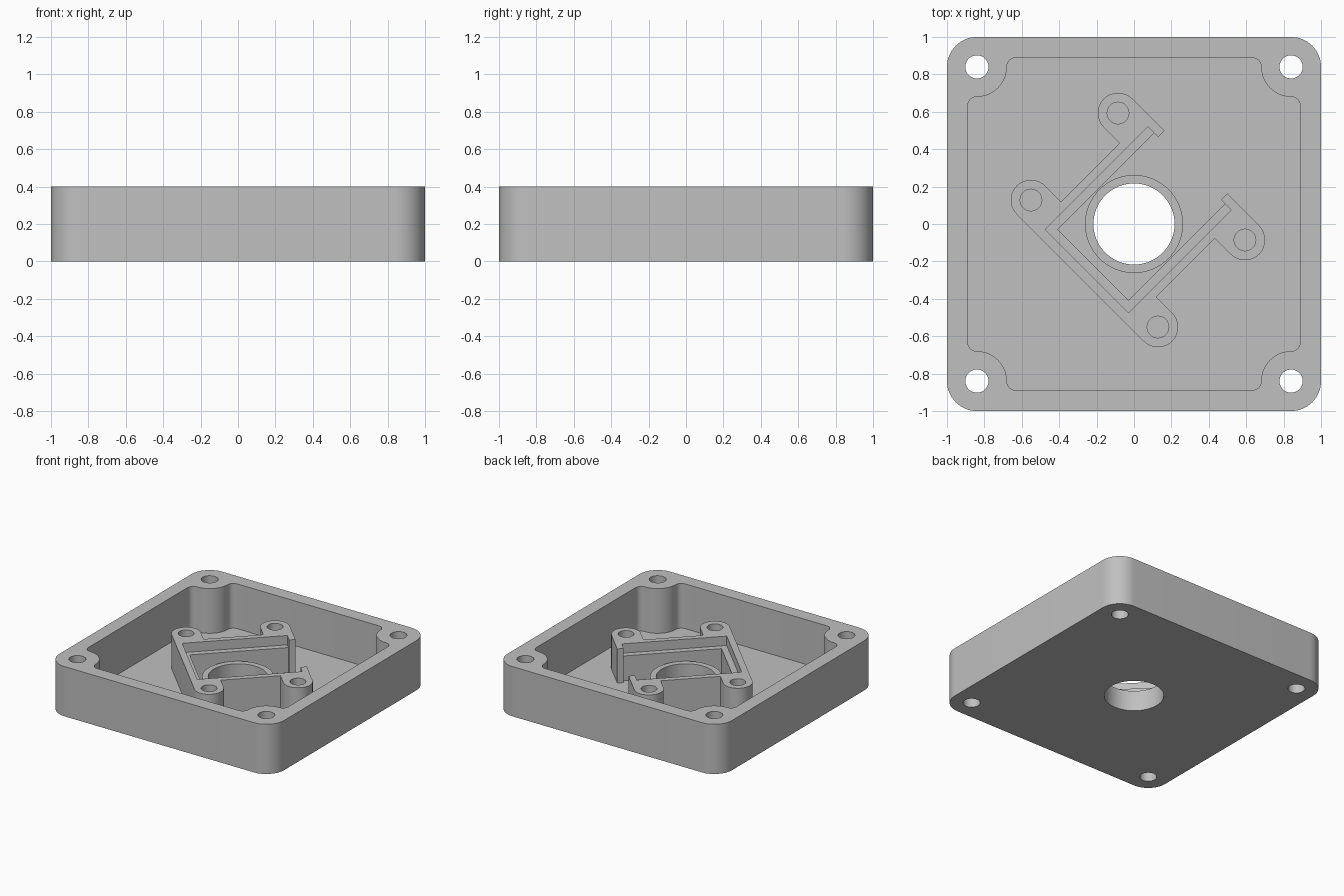
import bpy, bmesh, math
from mathutils import Matrix, Vector

if "Cube" in bpy.data.objects:
    bpy.data.objects.remove(bpy.data.objects["Cube"])

grey = bpy.data.materials.new("plain grey")
grey.use_nodes = True
grey.diffuse_color = (0.53, 0.53, 0.53, 1)
grey.node_tree.nodes["Principled BSDF"].inputs["Base Color"].default_value = grey.diffuse_color

HEIGHT, FLOOR = 0.4, 0.04
BRACKET_TOP, LEDGE_TOP, COLLAR_TOP = 0.315, 0.24, 0.165
SINK = FLOOR - 0.01      # parts on the floor reach slightly into it


def arc(cx, cy, r, start, end, steps=16):
    angles = [math.radians(start + (end - start) * i / steps) for i in range(steps + 1)]
    return [(cx + r * math.cos(a), cy + r * math.sin(a)) for a in angles]


def circle(cx, cy, r, steps=48):
    return arc(cx, cy, r, 0, 360, steps)[:-1]


def four_corners(corner):
    """Repeat the outline of one corner by quarter turns."""
    points = []
    for turn in range(4):
        rot = Matrix.Rotation(turn * math.pi / 2, 2)
        points += [tuple(rot @ Vector(p)) for p in corner]
    return points


def mirrored(half):
    """Close a half outline with its reflection in the second axis."""
    return half + [(u, -v) for u, v in reversed(half)]


def prism(name, loops, bottom, top, turn=0):
    """Extrude an outline, with any further loops as holes."""
    bm = bmesh.new()
    edges = []
    for loop in loops:
        verts = [bm.verts.new((x, y, bottom)) for x, y in loop]
        edges += [bm.edges.new((v, verts[i - 1])) for i, v in enumerate(verts)]
    bmesh.ops.triangle_fill(bm, use_beauty=True, edges=edges, normal=(0, 0, 1))
    result = bmesh.ops.extrude_face_region(bm, geom=bm.faces[:])
    lifted = [g for g in result["geom"] if isinstance(g, bmesh.types.BMVert)]
    bmesh.ops.translate(bm, verts=lifted, vec=(0, 0, top - bottom))
    bmesh.ops.rotate(bm, verts=bm.verts[:], matrix=Matrix.Rotation(turn, 3, "Z"))
    bmesh.ops.recalc_face_normals(bm, faces=bm.faces[:])
    bmesh.ops.dissolve_limit(bm, angle_limit=0.01, verts=bm.verts[:], edges=bm.edges[:])
    mesh = bpy.data.meshes.new(name)
    bm.to_mesh(mesh)
    bm.free()
    mesh.materials.append(grey)
    obj = bpy.data.objects.new(name, mesh)
    bpy.context.collection.objects.link(obj)
    return obj


def activate(obj):
    bpy.ops.object.select_all(action="DESELECT")
    obj.select_set(True)
    bpy.context.view_layer.objects.active = obj


# Tray: rounded block with through holes
post = 0.84
outer = four_corners(arc(post, post, 0.16, 0, 90))
holes = [circle(x, y, 0.062, 32) for x in (-post, post) for y in (-post, post)]
tray = prism("tray", [outer, circle(0, 0, 0.217, 64)] + holes, 0, HEIGHT)

# Cavity that leaves a rounded screw post in each corner
fillet = post - 0.21
corner = (arc(post, fillet, 0.05, 0, 90, 6)
          + arc(post, post, 0.16, 270, 180)[1:]
          + arc(fillet, post, 0.05, 0, 90, 6)[1:])
cutter = prism("cavity_cutter", [four_corners(corner)], FLOOR, HEIGHT + 0.1)
cutter.hide_render = True
cut = tray.modifiers.new("cavity", "BOOLEAN")
cut.operation, cut.solver, cut.object = "DIFFERENCE", "EXACT", cutter
activate(tray)
bpy.ops.object.modifier_apply(modifier=cut.name)
bpy.data.objects.remove(cutter)

# Raised collar around the central hole
collar = prism("collar", [circle(0, 0, 0.262, 64), circle(0, 0, 0.217, 64)], SINK, COLLAR_TOP)

# Open-ended bracket, turned diagonally, with four screw lugs
lug_back, lug_front, lug_v, lug_r = -0.299, 0.359, 0.48, 0.108
half = ([(-0.357, 0.315), (0.42, 0.315), (0.42, 0.237), (lug_front + lug_r, 0.237)]
        + arc(lug_front, lug_v, lug_r, 0, 180)
        + [(lug_front - lug_r, 0.36), (lug_back + lug_r, 0.36)]
        + arc(lug_back, lug_v, lug_r, 0, 180))
lug_holes = [circle(u, v, 0.058, 32) for u in (lug_back, lug_front) for v in (-lug_v, lug_v)]
bracket = prism("bracket", [mirrored(half)] + lug_holes, SINK, BRACKET_TOP, math.pi / 4)

# Lower ledge along the inside of the bracket
ledge_half = [(-0.31, 0.267), (0.43, 0.267), (0.43, 0.325), (-0.367, 0.325)]
ledge = prism("bracket_ledge", [mirrored(ledge_half)], SINK, LEDGE_TOP, math.pi / 4)

for part in (tray, collar, bracket, ledge):
    activate(part)
    bpy.ops.object.shade_smooth_by_angle(angle=math.radians(30))
